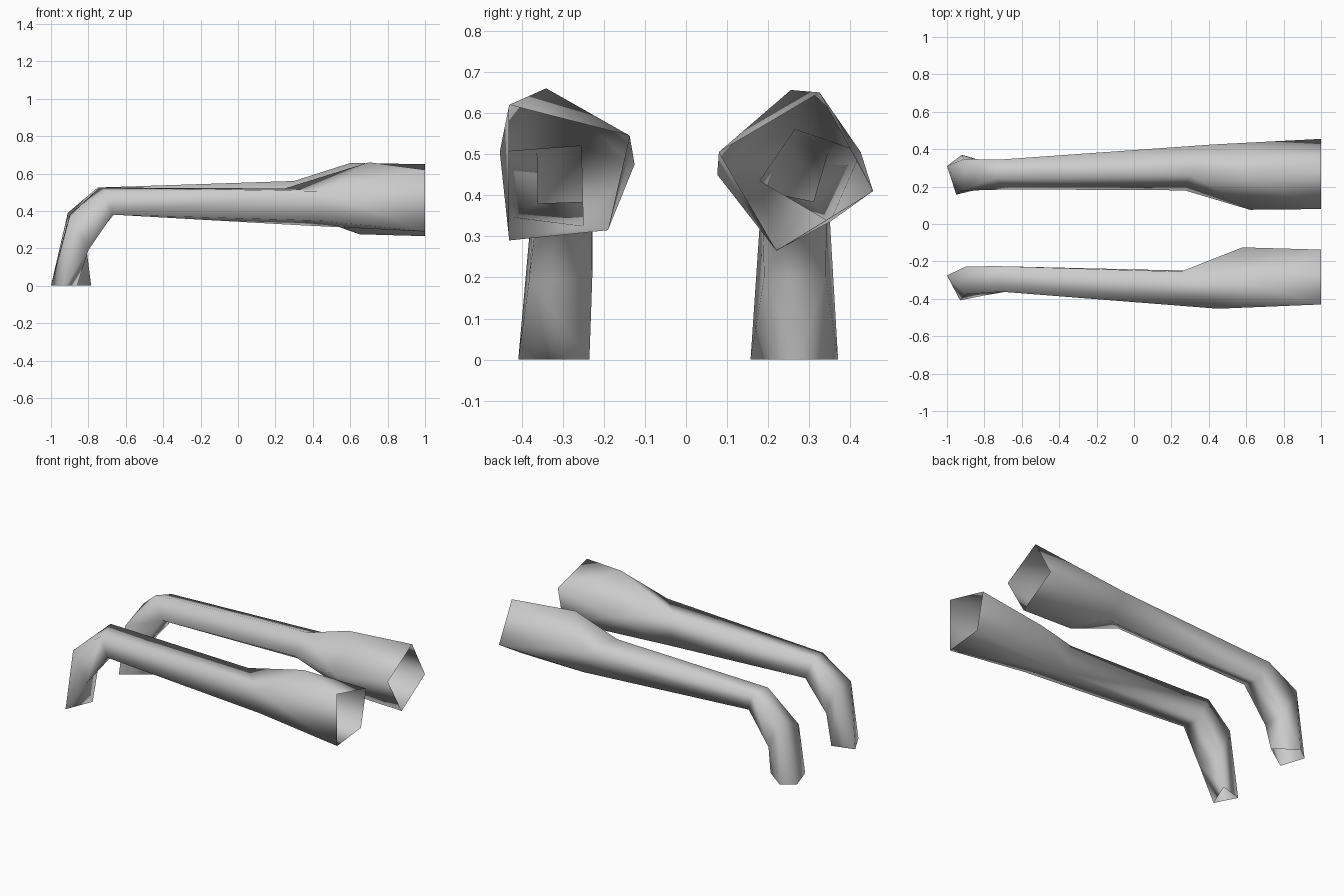
import bpy
import bmesh

cube = bpy.data.objects.get("Cube")
if cube:
    bpy.data.objects.remove(cube, do_unlink=True)

# One plain grey for both sleeves
grey = bpy.data.materials.new("light grey")
grey.use_nodes = True
colour = (0.6, 0.6, 0.6, 1.0)
grey.diffuse_color = colour
grey.node_tree.nodes["Principled BSDF"].inputs["Base Color"].default_value = colour


def wrap(bm, start, end, between=()):
    """Wrap a taut skin round two sections, leaving both ends open."""
    skin = start + list(between) + end
    before = set(bm.faces)
    bmesh.ops.convex_hull(bm, input=skin, use_existing_faces=False)
    caps = []
    for face in set(bm.faces) - before:
        corners = set(face.verts)
        if corners <= set(start) or corners <= set(end):
            caps.append(face)
    bmesh.ops.delete(bm, geom=caps, context="FACES_ONLY")


def make_sleeve(name, rim, bulge, sections):
    """Build an open smooth tube: a bulging upper arm, then plain segments."""
    bm = bmesh.new()
    rim, bulge, *rings = [[bm.verts.new(corner) for corner in section]
                          for section in (rim, bulge, *sections)]
    wrap(bm, rim, rings[0], bulge)
    for near, far in zip(rings, rings[1:]):
        wrap(bm, near, far)
    bmesh.ops.delete(bm, geom=[e for e in bm.edges if e.is_wire], context="EDGES")
    bmesh.ops.recalc_face_normals(bm, faces=bm.faces[:])

    # Point the normals away from the axis of the cuff
    bm.normal_update()
    middle = (rim[0].co + rim[1].co + rim[2].co + rim[3].co) / 4
    face = rim[0].link_faces[0]
    if face.normal.dot(face.calc_center_median() - middle) < 0:
        bmesh.ops.reverse_faces(bm, faces=bm.faces[:])

    mesh = bpy.data.meshes.new(name)
    bm.to_mesh(mesh)
    bm.free()
    mesh.materials.append(grey)
    for polygon in mesh.polygons:
        polygon.use_smooth = True
    bpy.context.collection.objects.link(bpy.data.objects.new(name, mesh))


# Front arm: corners run outer top, inner top, inner bottom, outer bottom
shoulder_rim = [(1, -.43, .62), (1, -.137, .545), (1, -.19, .315), (1, -.43, .29)]
bulge = [(.7, -.34, .66), (.58, -.125, .475)]
neck = [(.45, -.453, .505), (.25, -.255, .52), (.3, -.25, .325), (.45, -.42, .347)]
elbow = [(-.71, -.362, .505), (-.74, -.225, .525), (-.68, -.23, .385), (-.67, -.36, .38)]
forearm = [(-.9, -.375, .37), (-.9, -.228, .38), (-.83, -.228, .2), (-.8, -.382, .19)]
wrist = [(-.93, -.408, 0), (-1, -.275, 0), (-.86, -.235, 0)]
make_sleeve("front_sleeve", shoulder_rim, bulge, [neck, elbow, forearm, wrist])

# Back arm: corners run top, inner, bottom, outer
shoulder_rim = [(1, .325, .65), (1, .08, .505), (1, .22, .265), (1, .455, .41)]
bulge = [(.6, .255, .656), (.62, .076, .45), (.65, .22, .275)]
neck = [(.3, .265, .56), (.27, .18, .435), (.48, .35, .335), (.42, .425, .505)]
elbow = [(-.75, .245, .525), (-.66, .185, .41), (-.66, .31, .385), (-.71, .345, .505)]
forearm = [(-.92, .178, .31), (-.81, .19, .2), (-.82, .34, .2), (-.91, .347, .39)]
wrist = [(-.95, .157, 0), (-.785, .27, 0), (-.92, .37, 0), (-1, .31, 0)]
make_sleeve("back_sleeve", shoulder_rim, bulge, [neck, elbow, forearm, wrist])
